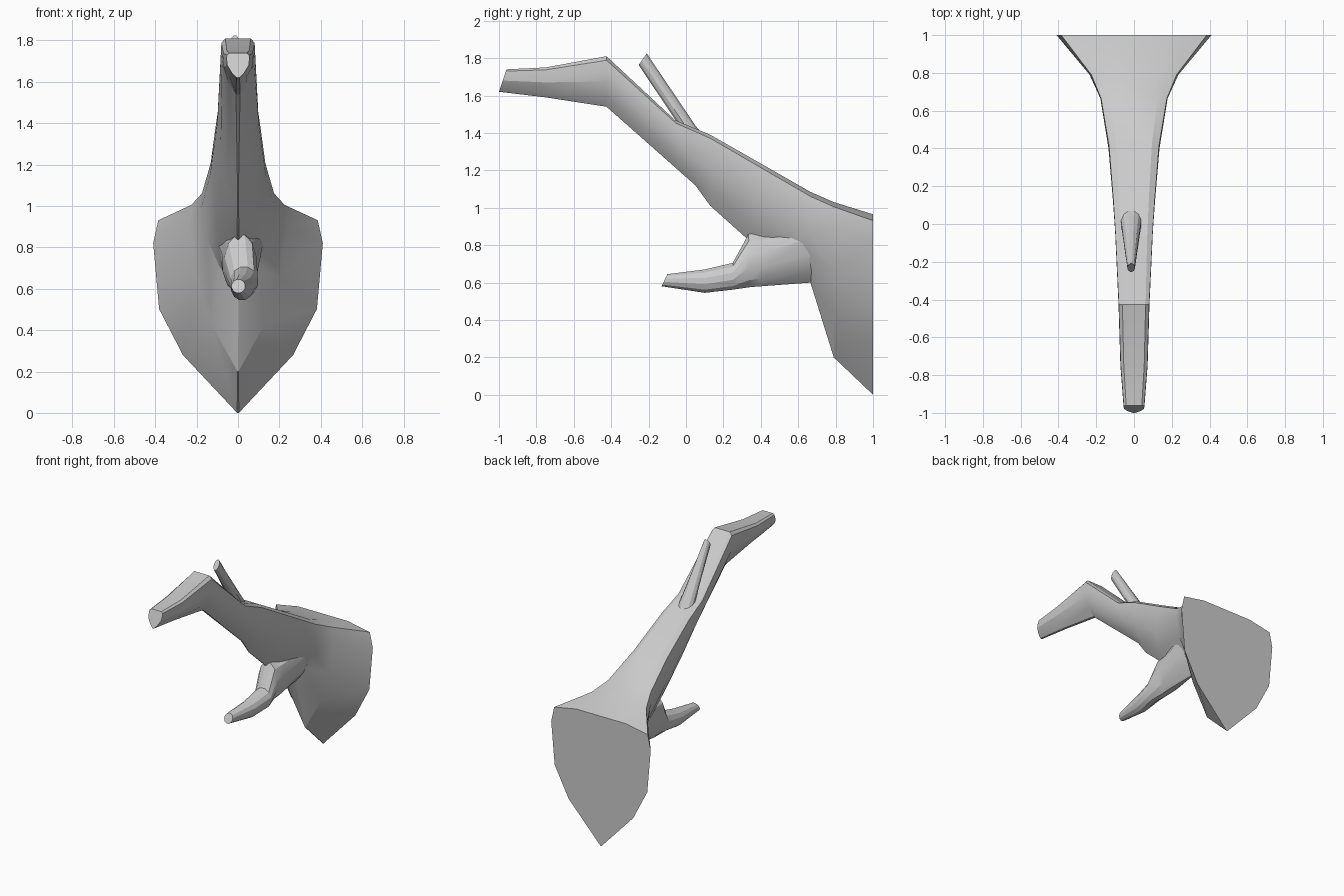
import bpy, bmesh
from math import cos, sin, pi, radians

if "Cube" in bpy.data.objects:
    bpy.data.objects.remove(bpy.data.objects["Cube"])

# Half cross-sections: (fraction from top to bottom, fraction of half width)
PLATE = [(0, .5), (.035, .94), (.15, 1), (.48, .93), (.71, .65), (1, .01)]
COLLAR = [(0, .5), (.03, .96), (.15, 1), (.45, .86), (.72, .56), (1, .01)]
NECK = [(0, .7), (.05, .98), (.2, 1), (.5, .84), (.78, .5), (1, .03)]
HEAD = [(0, .75), (.08, .98), (.25, 1), (.5, .95), (.8, .55), (1, .12)]
ROUND = [((1 - cos(a)) / 2, sin(a)) for a in [pi * (i + .5) / 6 for i in range(6)]]
ROUND = [((t - ROUND[0][0]) / (ROUND[-1][0] - ROUND[0][0]), w) for t, w in ROUND]


def loft(name, sections):
    """Skin sections given as (top y,z), (bottom y,z), half width, centre x, profile."""
    bm = bmesh.new()
    rings = []
    for (ty, tz), (by, bz), hw, cx, prof in sections:
        pts = [(w, t) for t, w in prof] + [(-w, t) for t, w in reversed(prof)]
        rings.append([bm.verts.new((cx + w * hw, ty + (by - ty) * t, tz + (bz - tz) * t))
                      for w, t in pts])
    n = len(rings[0])
    for a, b in zip(rings, rings[1:]):
        for i in range(n):
            j = (i + 1) % n
            bm.faces.new((a[i], a[j], b[j], b[i]))
    bm.faces.new(rings[0])
    bm.faces.new(rings[-1])
    bmesh.ops.recalc_face_normals(bm, faces=bm.faces)
    mesh = bpy.data.meshes.new(name)
    bm.to_mesh(mesh)
    bm.free()
    ob = bpy.data.objects.new(name, mesh)
    bpy.context.collection.objects.link(ob)
    bpy.ops.object.select_all(action='DESELECT')
    ob.select_set(True)
    bpy.context.view_layer.objects.active = ob
    bpy.ops.object.shade_smooth_by_angle(angle=radians(20))
    return ob


# Wall plate flowing into the long neck and snout
loft("neck_and_plate", [
    ((1, .965), (1, 0), .41, 0, PLATE),
    ((.79, 1.03), (.79, .2), .235, 0, COLLAR),
    ((.665, 1.085), (.665, .6), .178, 0, NECK),
    ((.42, 1.225), (.32, .84), .135, 0, NECK),
    ((.13, 1.39), (.13, 1.01), .112, 0, NECK),
    ((-.06, 1.47), (.05, 1.12), .1, 0, NECK),
    ((-.425, 1.81), (-.425, 1.54), .082, 0, HEAD),
    ((-.75, 1.75), (-.75, 1.59), .072, 0, HEAD),
    ((-.96, 1.74), (-1, 1.62), .055, 0, HEAD),
])

# Lower branch with its web against the neck
loft("lower_branch", [
    ((.67, .9), (.67, .6), .115, .01, NECK),
    ((.42, .865), (.40, .58), .088, .01, ROUND),
    ((.335, .86), (.34, .575), .08, .012, ROUND),
    ((.25, .705), (.25, .562), .068, .03, ROUND),
    ((.1, .67), (.1, .545), .055, .02, ROUND),
    ((-.1, .645), (-.13, .58), .034, .002, ROUND),
])

# Small upright prong on top of the neck
loft("upper_prong", [
    ((.09, 1.39), (-.01, 1.39), .057, -.015, ROUND),
    ((.05, 1.44), (-.05, 1.46), .054, -.015, ROUND),
    ((-.21, 1.825), (-.253, 1.763), .02, -.015, ROUND),
])
